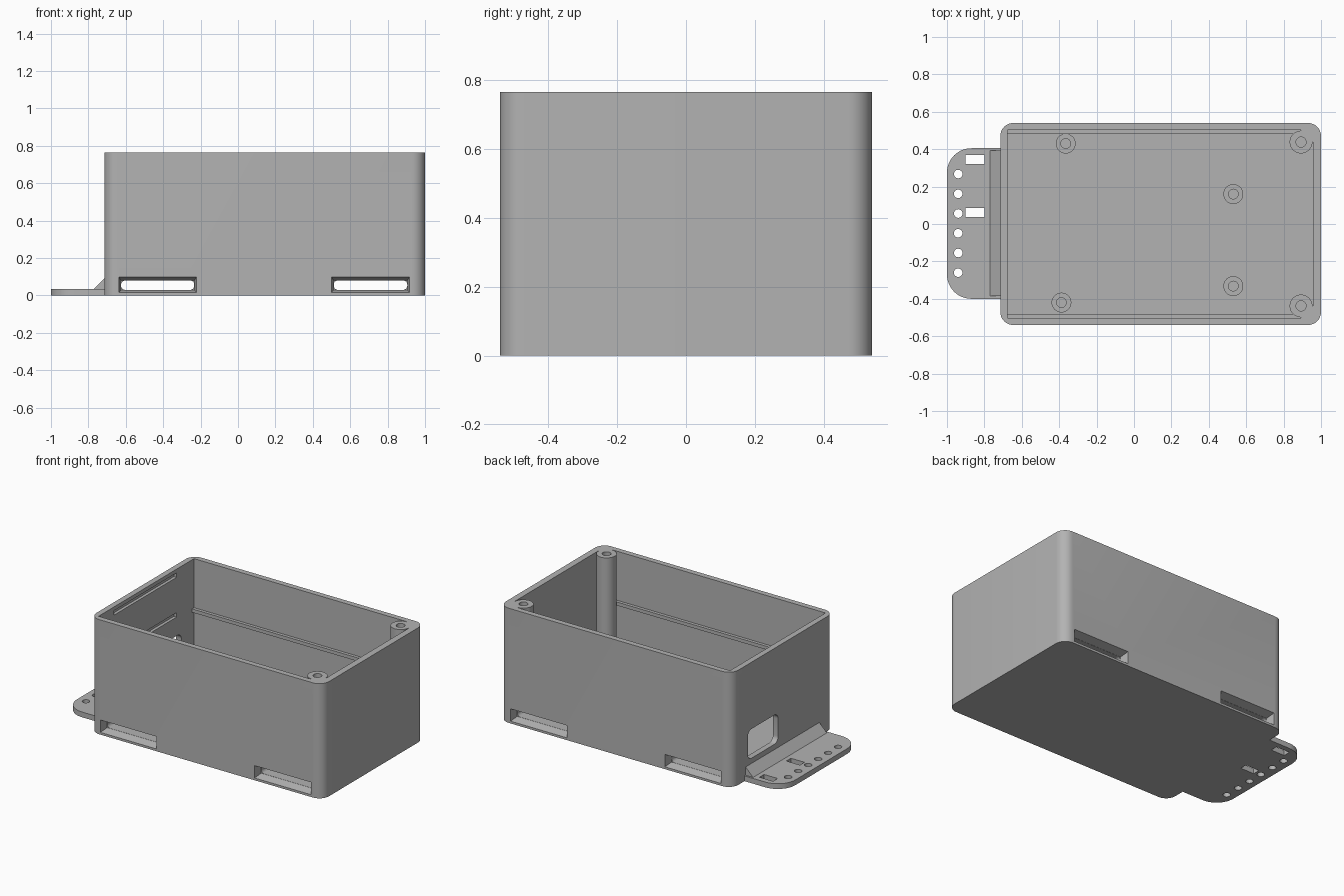
import bpy
import bmesh
from math import cos, sin, pi
from mathutils import Vector

old = bpy.data.objects.get("Cube")
if old:
    bpy.data.objects.remove(old, do_unlink=True)

grey = bpy.data.materials.new("plain grey plastic")
grey.use_nodes = True
colour = (0.45, 0.45, 0.45, 1)
grey.diffuse_color = colour
grey.node_tree.nodes["Principled BSDF"].inputs["Base Color"].default_value = colour


def arc(cx, cy, r, start, end, n=8):
    steps = [start + (end - start) * i / n for i in range(n + 1)]
    return [(cx + r * cos(a), cy + r * sin(a)) for a in steps]


def circle(cx, cy, r, n=32):
    return arc(cx, cy, r, 0, 2 * pi, n)[:-1]


def rect(x0, x1, y0, y1, r=0.0):
    """Rectangle outline, counter-clockwise, with optional rounded corners."""
    if r == 0:
        return [(x0, y0), (x1, y0), (x1, y1), (x0, y1)]
    centres = [(x1 - r, y1 - r), (x0 + r, y1 - r), (x0 + r, y0 + r), (x1 - r, y0 + r)]
    pts = []
    for i, (cx, cy) in enumerate(centres):
        pts += arc(cx, cy, r, i * pi / 2, (i + 1) * pi / 2)
    return pts


def loft(name, lower, a, upper, b, axis="z"):
    """Solid between two matching outlines at a and b along an axis."""
    place = {"x": lambda p, h: Vector((h, p[0], p[1])),
             "y": lambda p, h: Vector((p[0], h, p[1])),
             "z": lambda p, h: Vector((p[0], p[1], h))}[axis]
    bm = bmesh.new()
    lo = [bm.verts.new(place(p, a)) for p in lower]
    hi = [bm.verts.new(place(p, b)) for p in upper]
    bm.faces.new(lo)
    bm.faces.new(hi)
    for i in range(len(lo)):
        j = (i + 1) % len(lo)
        bm.faces.new((lo[i], lo[j], hi[j], hi[i]))
    bmesh.ops.recalc_face_normals(bm, faces=bm.faces)
    mesh = bpy.data.meshes.new(name)
    bm.to_mesh(mesh)
    bm.free()
    mesh.materials.append(grey)
    obj = bpy.data.objects.new(name, mesh)
    bpy.context.collection.objects.link(obj)
    return obj


def prism(name, pts, a, b, axis="z"):
    return loft(name, pts, a, pts, b, axis)


def activate(obj):
    bpy.ops.object.select_all(action="DESELECT")
    obj.select_set(True)
    bpy.context.view_layer.objects.active = obj


def cut(target, cutter):
    mod = target.modifiers.new("cut", "BOOLEAN")
    mod.operation = "DIFFERENCE"
    mod.solver = "EXACT"
    mod.object = cutter
    activate(target)
    bpy.ops.object.modifier_apply(modifier=mod.name)
    bpy.data.objects.remove(cutter, do_unlink=True)


LEFT, RIGHT, HALF, TOP = -0.715, 1.0, 0.54, 0.765
IN_LEFT, IN_RIGHT, IN_HALF, FLOOR = -0.677, 0.957, 0.503, 0.105
parts = []

# Open box
box = prism("box_body", rect(LEFT, RIGHT, -HALF, HALF, 0.07), 0, TOP)
cut(box, prism("cavity", rect(IN_LEFT, IN_RIGHT, -IN_HALF, IN_HALF), FLOOR, 1))
parts.append(box)

# Strap tunnels through the thick floor, with flared mouths
for x0, x1 in ((-0.637, -0.222), (0.5, 0.917)):
    hole = rect(x0 + 0.012, x1 - 0.012, 0.03, 0.08, 0.022)
    cut(box, prism("tunnel", hole, -0.7, 0.7, "y"))
    for side in (-1, 1):
        cut(box, loft("flare", rect(x0, x1, 0.015, 0.098), side * (HALF + 0.001),
                      rect(x0 + 0.011, x1 - 0.011, 0.029, 0.081), side * 0.485, "y"))

# Connector window and the two tab grooves in the end wall
cut(box, prism("window", rect(0.05, 0.37, 0.125, 0.32, 0.04), -0.8, -0.6, "x"))
for z in (0.71, 0.445):
    cut(box, prism("groove", rect(-0.34, 0.32, z, z + 0.03), -0.697, -0.6, "x"))

# Rails along the inner side walls
for side, name in ((-1, "front_rail"), (1, "back_rail")):
    ys = sorted((side * 0.482, side * 0.51))
    parts.append(prism(name, rect(-0.69, 0.9, *ys), 0.415, 0.438))

# Screw posts in the two far corners
for side, name in ((-1, "front_screw_post"), (1, "back_screw_post")):
    cx, cy = 0.893, 0.438
    outline = arc(cx, cy, 0.061, pi / 2, 2 * pi, 28)
    outline += [(0.965, cy), (0.965, 0.51), (cx, 0.51)]
    post = prism(name, [(x, side * y) for x, y in outline], 0.1, TOP)
    cut(post, prism("screw_hole", circle(cx, side * cy, 0.027), 0.45, 1))
    parts.append(post)

# Circuit board standoffs
for i, (x, y) in enumerate(((-0.365, 0.43), (-0.388, -0.42), (0.531, 0.16), (0.531, -0.332))):
    post = prism(f"standoff_{i + 1}", circle(x, y, 0.053), 0.1, 0.15)
    cut(post, prism("standoff_hole", circle(x, y, 0.026), 0.11, 0.3))
    parts.append(post)

# Mounting flange with cable holes and tie slots
outline = [(-0.70, -0.4), (-0.70, 0.405)]
outline += arc(-0.87, 0.275, 0.13, pi / 2, pi, 12) + arc(-0.87, -0.27, 0.13, pi, 1.5 * pi, 12)
flange = prism("mounting_flange", outline, 0, 0.035)
for i in range(6):
    cut(flange, prism("round_hole", circle(-0.94, 0.267 - 0.1055 * i, 0.023, 24), -1, 1))
for y in (0.32, 0.037):
    cut(flange, prism("tie_slot", rect(-0.9, -0.8, y, y + 0.048), -1, 1))
parts.append(flange)

# Sloped brace between flange and wall
brace = [(-0.775, 0.03), (-0.70, 0.03), (-0.70, 0.09), (LEFT, 0.09), (-0.77, 0.035)]
parts.append(prism("flange_brace", brace, -0.385, 0.393, "y"))

for part in parts:
    activate(part)
    bpy.ops.object.shade_smooth_by_angle(angle=pi / 6)
